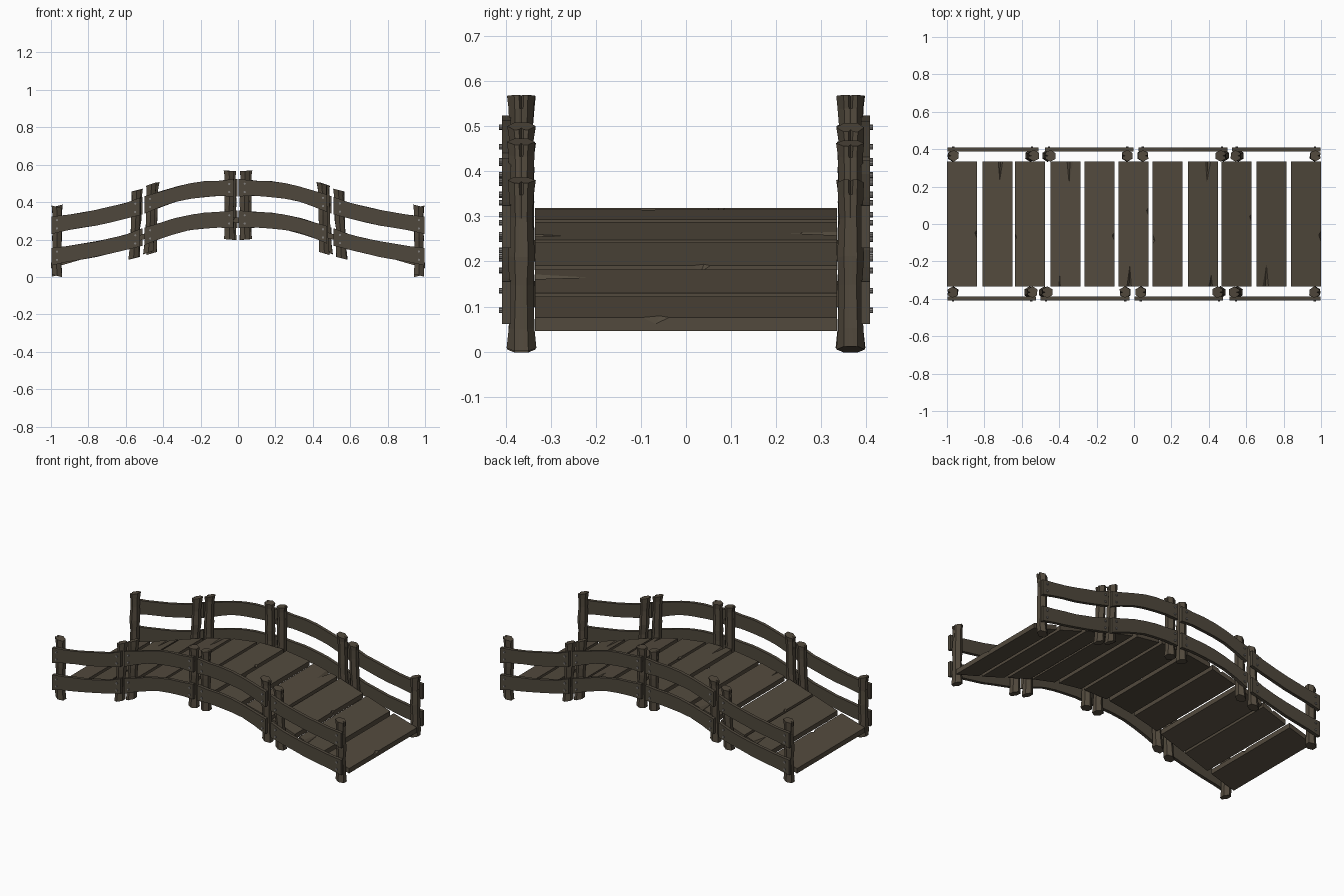
import bpy, bmesh, random
from math import cos, sin, radians, pi
from mathutils import Vector, Matrix

if "Cube" in bpy.data.objects:
    bpy.data.objects.remove(bpy.data.objects["Cube"])

random.seed(4)


def material(name, col):
    m = bpy.data.materials.new(name)
    m.diffuse_color = (*col, 1)
    m.use_nodes = True
    m.node_tree.nodes["Principled BSDF"].inputs["Base Color"].default_value = m.diffuse_color
    return m


WOOD = material("old_wood", (0.085, 0.068, 0.047))
RAIL = material("rail_wood", (0.078, 0.064, 0.045))
IRON = material("nail_iron", (0.22, 0.21, 0.2))


def finish(name, bm, mat):
    bmesh.ops.recalc_face_normals(bm, faces=bm.faces)
    me = bpy.data.meshes.new(name)
    bm.to_mesh(me)
    bm.free()
    me.materials.append(mat)
    ob = bpy.data.objects.new(name, me)
    bpy.context.collection.objects.link(ob)
    return ob


def interp(pts, x):
    for (x0, z0), (x1, z1) in zip(pts, pts[1:]):
        if x <= x1:
            return z0 + (z1 - z0) * (x - x0) / (x1 - x0)
    return pts[-1][1]


# Arch of the deck top, for half the bridge
DECK = [(0, .32), (.08, .318), (.27, .292), (.45, .248), (.63, .19), (.81, .131), (1.01, .073)]
# Centre line of the lower rail, for half the bridge
LINE = [(0, .309), (.1, .306), (.2, .3), (.3, .284), (.4, .252), (.5, .217),
        (.6, .185), (.75, .15), (.88, .128), (1, .108)]


# Deck plank: a slab whose top edges may carry V-shaped cracks
# notch = (side 0..3, position along side, half width, length)
def plank(i, x0, x1, notches):
    hy, t = .335, .03
    bm = bmesh.new()

    def P(x, y, d=0):
        return bm.verts.new((x, y, interp(DECK, abs(x)) - d))
    cs = [(x0, -hy), (x1, -hy), (x1, hy), (x0, hy)]
    top = [P(*c) for c in cs]
    bot = [P(*c, t) for c in cs]
    loop = []
    for s in range(4):
        a, b = Vector(cs[s]), Vector(cs[(s + 1) % 4])
        d = (b - a).normalized()
        inward = Vector((-d.y, d.x))
        loop.append(top[s])
        edge = [top[s]]
        for ns, u, w, ln in notches:
            if ns != s:
                continue
            c = a + (b - a) * u

            def on_plane(q, depth=0):
                # stay on the plane of the plank's top
                za, zb = interp(DECK, abs(x0)), interp(DECK, abs(x1))
                z = za + (zb - za) * (q.x - x0) / (x1 - x0)
                return bm.verts.new((q.x, q.y, z - depth))
            l, r = on_plane(c - d * w), on_plane(c + d * w)
            tip, low = on_plane(c + inward * ln + d * w * .3), on_plane(c, .014)
            bm.faces.new((l, tip, low))
            bm.faces.new((tip, r, low))
            loop += [l, tip, r]
            edge += [l, low, r]
        n = (s + 1) % 4
        bm.faces.new(edge + [top[n], bot[n], bot[s]])
    bm.faces.new(loop)
    bm.faces.new(bot)
    finish(f"deck_plank_{i + 1}", bm, WOOD)


LEFTS = [-1.0, -.81, -.637, -.446, -.265, -.082, .1, .29, .468, .655, .84]
CRACKS = {1: [(2, .4, .012, .1)], 3: [(2, .35, .016, .12), (0, .3, .004, .06)],
          5: [(0, .35, .012, .11), (1, .6, .02, .012)], 7: [(2, .35, .016, .11), (0, .75, .01, .06)],
          9: [(0, .3, .016, .12)], 0: [(1, .42, .02, .012)], 2: [(3, .6, .02, .01)],
          4: [(1, .4, .02, .012)], 6: [(3, .62, .025, .012)], 8: [(1, .55, .02, .01)],
          10: [(1, .4, .03, .012)]}
for i, x in enumerate(LEFTS):
    plank(i, x, x + .16, CRACKS[i])


# Post: rough hexagonal stake with a split near the top
def post(name, xb, xt, zb, zt, slope):
    bm = bmesh.new()
    angs = [-30, -10, 0, 10, 30, 90, 150, 210, 270]
    flip = 1 if xb > 0 else -1
    rings = []
    for t, r in [(0, .032), (.12, .029), (.38, .026), (.55, .029), (.78, .026), (.92, .028), (1, .031)]:
        jit = {a: random.uniform(.95, 1.05) for a in angs if abs(a) >= 30}
        ox = random.uniform(-.002, .002)
        ring = []
        for a in angs:
            k = jit.get(a, cos(radians(30)) / cos(radians(a)))
            if a == 0 and t > .8:
                k = .72 if t < 1 else .4
            px = flip * r * k * cos(radians(a))
            py = r * k * sin(radians(a))
            z = zb + (zt - zb) * t + slope * px * (1 if t in (0, 1) else .5)
            ring.append(bm.verts.new((xb + (xt - xb) * t + px + ox, -.365 + py, z)))
        rings.append(ring)
    n = len(angs)
    for a, b in zip(rings, rings[1:]):
        for k in range(n):
            bm.faces.new((a[k], a[(k + 1) % n], b[(k + 1) % n], b[k]))
    bm.faces.new(rings[0])
    bm.faces.new(rings[-1])
    return finish(name, bm, WOOD)


# Rail: flat board bent along the arch
def rail(name, x0, x1, lift):
    bm = bmesh.new()
    rings = []
    N = 6
    for k in range(N + 1):
        x = x0 + (x1 - x0) * k / N
        z = interp(LINE, abs(x)) + lift
        h = .047 if k in (0, N) else .041 + random.uniform(-.002, .002)
        rings.append([bm.verts.new((x, y, z + s * h))
                      for y, s in ((-.408, -1), (-.388, -1), (-.388, 1), (-.408, 1))])
    for a, b in zip(rings, rings[1:]):
        for k in range(4):
            bm.faces.new((a[k], a[(k + 1) % 4], b[(k + 1) % 4], b[k]))
    bm.faces.new(rings[0])
    bm.faces.new(rings[-1])
    return finish(name, bm, RAIL)


# One side of the bridge (front)
side = []
POSTS = [(-.968, -.968, .005, .375, -.25), (-.557, -.542, .1, .462, .25),
         (-.478, -.462, .13, .497, .35), (-.047, -.047, .2, .567, -.08),
         (.036, .036, .2, .567, .08), (.462, .447, .125, .5, -.3),
         (.552, .538, .1, .465, -.25), (.968, .966, .008, .38, -.25)]
RAILS = [(-.997, -.525), (-.5, -.025), (.003, .475), (.51, .997)]
for i, p in enumerate(POSTS):
    side.append(post(f"post_{i + 1}", *p))
nails = bmesh.new()
for i, (a, b) in enumerate(RAILS):
    for label, lift in (("lower", 0), ("upper", .168)):
        side.append(rail(f"{label}_rail_{i + 1}", a, b, lift))
        # Nail pairs at each end of the rail
        for p in (POSTS[2 * i], POSTS[2 * i + 1]):
            x = (p[0] + p[1]) / 2
            for dz in (-.022, .022):
                z = interp(LINE, abs(x)) + lift + dz
                bmesh.ops.create_cone(nails, cap_ends=True, segments=8, radius1=.006, radius2=.006,
                                      depth=.008, matrix=Matrix.Translation((x, -.41, z))
                                      @ Matrix.Rotation(pi / 2, 4, 'X'))
side.append(finish("nails", nails, IRON))

# Opposite side is the same, turned half way round
for ob in side:
    c = ob.copy()
    c.name = "back_" + ob.name
    c.rotation_euler.z = pi
    bpy.context.collection.objects.link(c)
    ob.name = "front_" + ob.name
